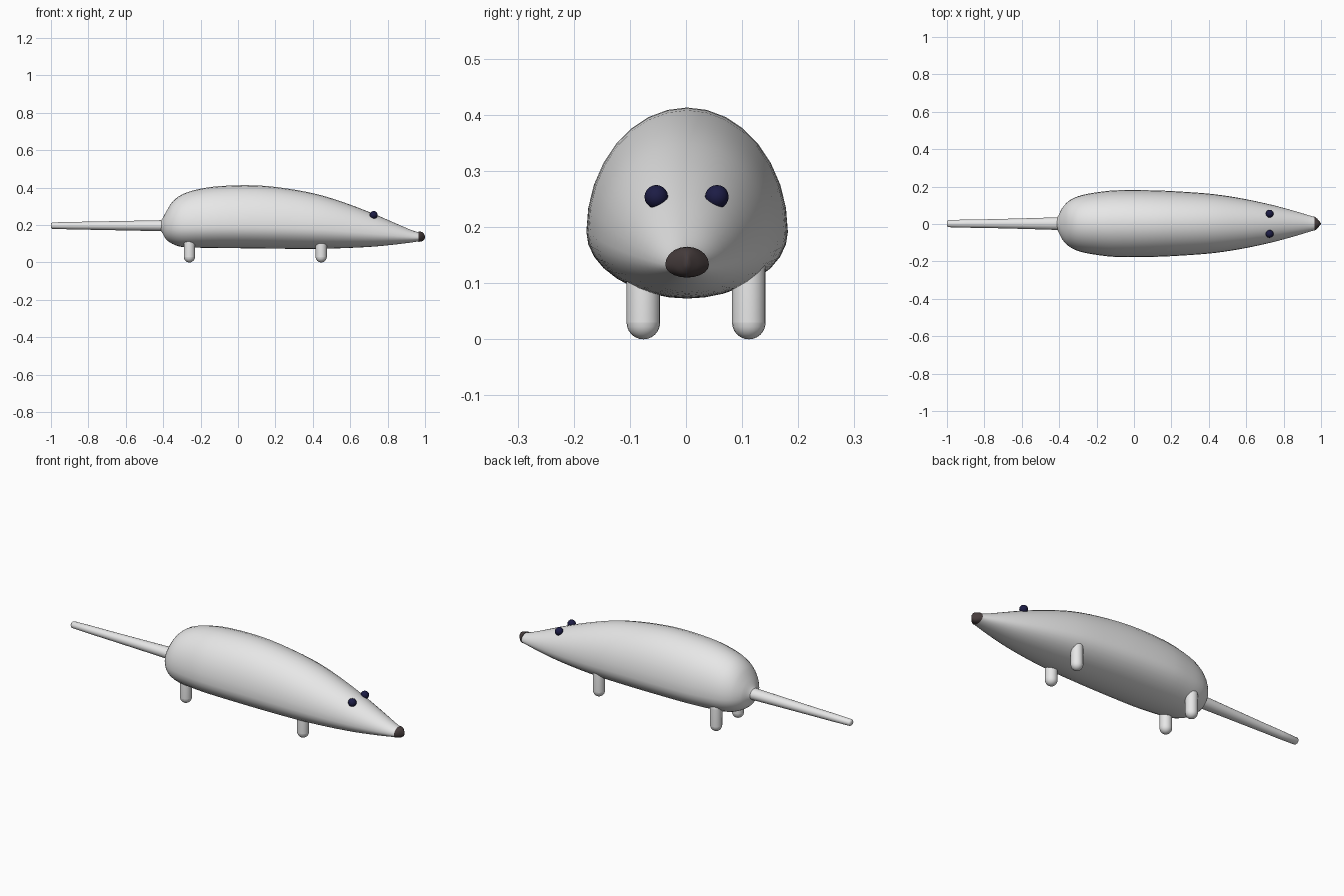
import bpy, bmesh, math
from mathutils import Vector

if "Cube" in bpy.data.objects:
    bpy.data.objects.remove(bpy.data.objects["Cube"])


def material(name, rgb):
    m = bpy.data.materials.new(name)
    m.diffuse_color = (*rgb, 1)
    m.use_nodes = True
    m.node_tree.nodes["Principled BSDF"].inputs["Base Color"].default_value = m.diffuse_color
    return m


GREY = material("light grey", (0.8, 0.8, 0.8))
NAVY = material("dark navy", (0.012, 0.012, 0.06))
BROWN = material("dark brown", (0.06, 0.045, 0.045))


def finish(name, bm, mat, angle=50):
    bmesh.ops.recalc_face_normals(bm, faces=bm.faces)
    me = bpy.data.meshes.new(name)
    bm.to_mesh(me)
    bm.free()
    me.materials.append(mat)
    ob = bpy.data.objects.new(name, me)
    bpy.context.collection.objects.link(ob)
    bpy.context.view_layer.objects.active = ob
    ob.select_set(True)
    bpy.ops.object.shade_smooth_by_angle(angle=math.radians(angle))
    ob.select_set(False)
    return ob


def refine(rows, n):
    """Catmull-Rom points between the stations."""
    pts = [Vector(r) for r in rows]
    out = []
    for i in range(len(pts) - 1):
        a, b, c, d = pts[max(i - 1, 0)], pts[i], pts[i + 1], pts[min(i + 2, len(pts) - 1)]
        ta = (c - a) * ((c[0] - b[0]) / (c[0] - a[0]))
        tb = (d - b) * ((c[0] - b[0]) / (d[0] - b[0]))
        for k in range(n):
            t = k / n
            out.append(b * (2*t**3 - 3*t*t + 1) + ta * (t**3 - 2*t*t + t)
                       + c * (3*t*t - 2*t**3) + tb * (t**3 - t*t))
    return out + [pts[-1]]


def loft(name, rows, mat, n=3, sides=32):
    """Skin sections (x, bottom, widest height, top, half width)."""
    bm = bmesh.new()
    rings = []
    for x, lo, mid, hi, w in refine(rows, n):
        ring = []
        for k in range(sides):
            a = math.tau * k / sides
            s = math.sin(a)
            z = mid + s * ((hi - mid) if s > 0 else (mid - lo))
            ring.append(bm.verts.new((x, w * math.cos(a) + 0.002, z)))
        rings.append(ring)
    for p, q in zip(rings, rings[1:]):
        for k in range(sides):
            j = (k + 1) % sides
            bm.faces.new((p[k], p[j], q[j], q[k]))
    bm.faces.new(rings[0])
    bm.faces.new(rings[-1])
    return finish(name, bm, mat)


# Body tapering to a pointed snout
loft("body", [
    (-0.412, 0.168, 0.196, 0.224, 0.030),
    (-0.403, 0.155, 0.195, 0.236, 0.045),
    (-0.385, 0.124, 0.193, 0.270, 0.082),
    (-0.350, 0.099, 0.192, 0.325, 0.120),
    (-0.300, 0.083, 0.192, 0.363, 0.146),
    (-0.220, 0.079, 0.192, 0.390, 0.164),
    (-0.100, 0.077, 0.192, 0.408, 0.178),
    (0.100, 0.075, 0.190, 0.412, 0.178),
    (0.270, 0.073, 0.185, 0.394, 0.170),
    (0.430, 0.073, 0.177, 0.363, 0.157),
    (0.580, 0.077, 0.165, 0.316, 0.134),
    (0.730, 0.085, 0.152, 0.258, 0.102),
    (0.850, 0.097, 0.141, 0.206, 0.070),
    (0.930, 0.107, 0.134, 0.172, 0.046),
    (0.967, 0.113, 0.132, 0.160, 0.035)], GREY)

# Thin straight tail
loft("tail", [
    (-1.000, 0.186, 0.197, 0.208, 0.012),
    (-0.993, 0.180, 0.197, 0.214, 0.019),
    (-0.800, 0.175, 0.197, 0.218, 0.023),
    (-0.600, 0.171, 0.197, 0.222, 0.028),
    (-0.400, 0.167, 0.197, 0.226, 0.034)], GREY, n=2, sides=20)

# Nose wedge at the snout tip
loft("nose", [
    (0.964, 0.110, 0.133, 0.165, 0.039),
    (0.980, 0.112, 0.134, 0.164, 0.026),
    (0.991, 0.118, 0.135, 0.157, 0.013),
    (1.000, 0.130, 0.136, 0.142, 0.002)], BROWN, n=2, sides=20)

# Eyes set into the sloping face
for side, tag in ((-1, "right"), (1, "left")):
    bm = bmesh.new()
    bmesh.ops.create_uvsphere(bm, u_segments=16, v_segments=10, radius=0.021)
    for v in bm.verts:
        v.co += Vector((0.725, side * 0.054 + 0.001, 0.254))
    finish(tag + "_eye", bm, NAVY)

# Short capsule legs
R, TOP = 0.030, 0.155
for x, end in ((0.445, "front"), (-0.26, "rear")):
    for y, tag in ((-0.076, "right"), (0.112, "left")):
        bm = bmesh.new()
        bmesh.ops.create_uvsphere(bm, u_segments=20, v_segments=12, radius=R)
        bmesh.ops.bisect_plane(bm, geom=bm.verts[:] + bm.edges[:] + bm.faces[:],
                               plane_co=(0, 0, 0), plane_no=(0, 0, 1))
        mid = [f for f in bm.faces if f.calc_center_median().z > 0]
        res = bmesh.ops.extrude_face_region(bm, geom=mid)
        bmesh.ops.delete(bm, geom=[f for f in mid if f.is_valid], context='FACES')
        up = [v for v in res["geom"] if isinstance(v, bmesh.types.BMVert)]
        bmesh.ops.translate(bm, verts=up, vec=(0, 0, TOP - 2 * R))
        loose = [v for v in bm.verts if not v.link_faces]
        bmesh.ops.delete(bm, geom=loose, context='VERTS')
        bmesh.ops.translate(bm, verts=bm.verts[:], vec=(x, y, R))
        finish(end + "_" + tag + "_leg", bm, GREY)
